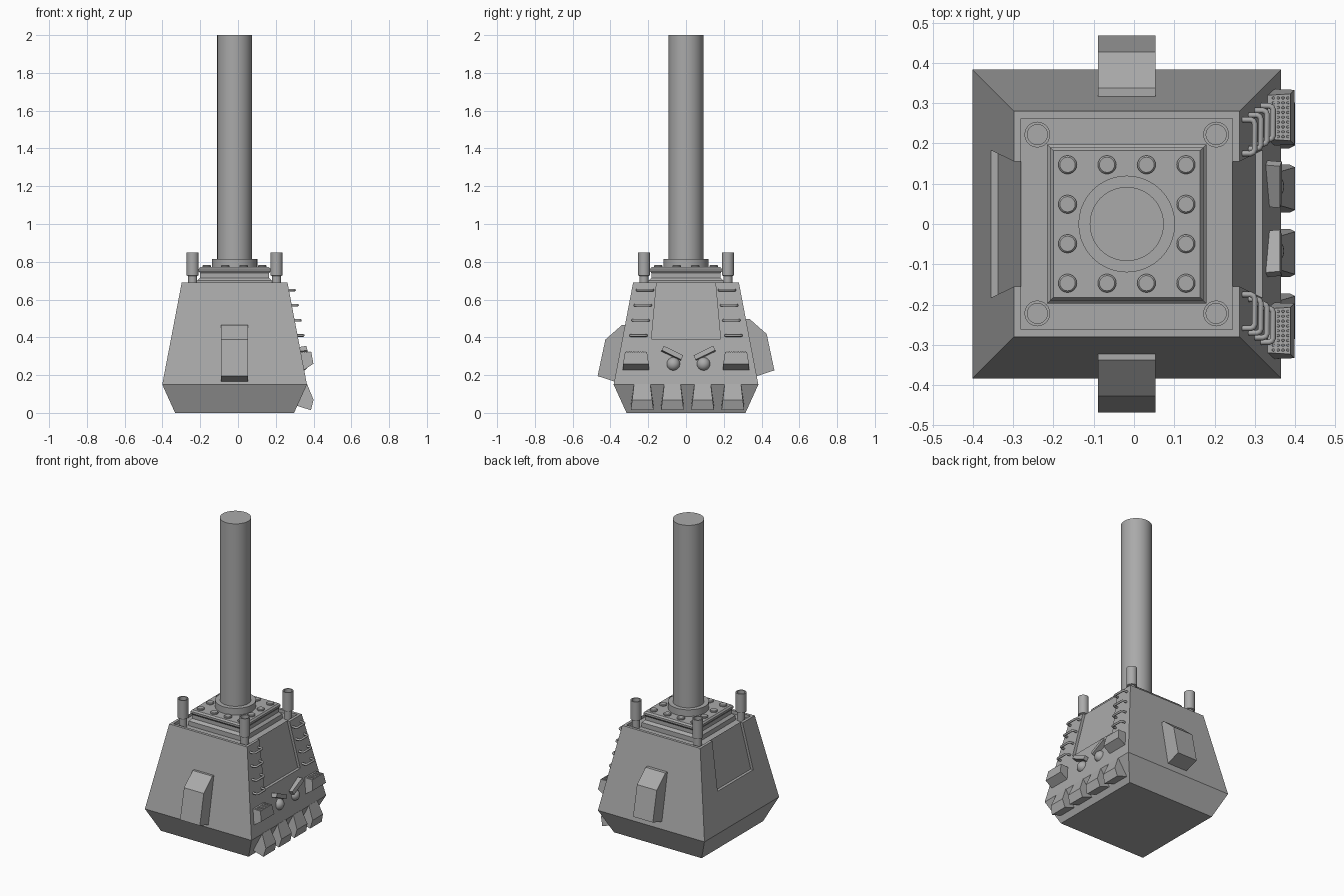
import bpy, bmesh, math
from mathutils import Matrix, Vector

if "Cube" in bpy.data.objects:
    bpy.data.objects.remove(bpy.data.objects["Cube"], do_unlink=True)

CX = -0.018      # centre line of the body
TOP = 0.69       # height of the body shoulder
SLOPE = 0.191    # outward lean of the upper walls

grey = bpy.data.materials.new("plain grey")
grey.use_nodes = True
grey.diffuse_color = (0.4, 0.4, 0.4, 1)
grey.node_tree.nodes["Principled BSDF"].inputs["Base Color"].default_value = grey.diffuse_color


def wall(z):
    """Half width of the upper body at height z."""
    return 0.28 + (TOP - z) * SLOPE


def add_object(name, bm, smooth=False):
    bmesh.ops.recalc_face_normals(bm, faces=bm.faces)
    mesh = bpy.data.meshes.new(name)
    bm.to_mesh(mesh)
    bm.free()
    mesh.materials.append(grey)
    obj = bpy.data.objects.new(name, mesh)
    bpy.context.collection.objects.link(obj)
    if smooth:
        bpy.ops.object.select_all(action="DESELECT")
        obj.select_set(True)
        bpy.context.view_layer.objects.active = obj
        bpy.ops.object.shade_smooth_by_angle(angle=math.radians(35))
    return obj


def loft(name, profile, sides, x=CX, y=0.0):
    """Stack of (half width or radius, height) rings with capped ends."""
    bm = bmesh.new()
    square = sides == 4
    rings = []
    for r, z in profile:
        r *= math.sqrt(2) if square else 1
        ring = []
        for i in range(sides):
            a = math.tau * (i + (0.5 if square else 0)) / sides
            ring.append(bm.verts.new((x + r * math.cos(a), y + r * math.sin(a), z)))
        rings.append(ring)
    for low, high in zip(rings, rings[1:]):
        for i in range(sides):
            j = (i + 1) % sides
            bm.faces.new((low[i], low[j], high[j], high[i]))
    bm.faces.new(rings[0])
    bm.faces.new(rings[-1])
    return add_object(name, bm, not square)


def prism(name, outline, halves, place):
    """Side outline given a half thickness at every corner."""
    bm = bmesh.new()
    a, b = [[bm.verts.new(place(p, q, s * h)) for (p, q), h in zip(outline, halves)]
            for s in (-1, 1)]
    for i in range(len(a)):
        j = (i + 1) % len(a)
        bm.faces.new((a[i], a[j], b[j], b[i]))
    bm.faces.new(a)
    bm.faces.new(b)
    return add_object(name, bm)


# Body with a sunken top
body = loft("body", [(0.315, 0), (0.383, 0.15), (0.28, TOP), (0.262, TOP), (0.262, 0.67)], 4)

# Recessed panels on the face side and its opposite
cutters = []
for s in (-1, 1):
    outline = [(wall(z) + d, z) for z, d in ((0.39, -0.018), (0.39, 0.05), (0.75, 0.05), (0.75, -0.018))]
    cutter = prism("panel_cutter", outline, (0.183, 0.183, 0.15, 0.15),
                   lambda p, q, w: (CX + s * p, w, q))
    cutter.hide_render = True
    cutters.append(cutter)
    cut = body.modifiers.new("panel", "BOOLEAN")
    cut.operation = "DIFFERENCE"
    cut.solver = "EXACT"
    cut.object = cutter
depsgraph = bpy.context.evaluated_depsgraph_get()
cut_mesh = bpy.data.meshes.new_from_object(body.evaluated_get(depsgraph))
body.modifiers.clear()
body.data = cut_mesh
for cutter in cutters:
    bpy.data.objects.remove(cutter, do_unlink=True)

# Top plate, collar and long shaft
loft("top_plate", [(0.198, 0.66), (0.198, 0.7), (0.183, 0.715), (0.183, 0.74),
                   (0.19, 0.75), (0.19, 0.762), (0.182, 0.772)], 4)
loft("shaft_collar", [(0.12, 0.76), (0.12, 0.815)], 40)
loft("shaft", [(0.092, 0.77), (0.092, 2)], 40)

# Rivets around the plate edge
steps = [-0.147, -0.049, 0.049, 0.147]
for x in steps:
    for y in steps:
        if max(abs(x), abs(y)) > 0.1:
            loft("rivet", [(0.023, 0.765), (0.023, 0.778), (0.019, 0.782)], 20, CX + x, y)

# Hollow corner posts
for sx in (-1, 1):
    for sy in (-1, 1):
        loft("corner_post", [(0.024, 0.66), (0.024, 0.725), (0.032, 0.728), (0.032, 0.85),
                             (0.025, 0.85), (0.025, 0.8)], 24, CX + sx * 0.222, sy * 0.222)

# Side fins, the rear one slightly higher
for s, lift in ((-1, 0), (1, 0.03)):
    outline = [(0.29, 0.466), (0.338, 0.466), (0.427, 0.388), (0.468, 0.195), (0.36, 0.16), (0.3, 0.16)]
    prism("side_fin", outline, [0.071] * 6, lambda p, q, w: (CX + w, s * p, q + lift))

# Teeth along the lower edge of the face
for y in (-0.232, -0.072, 0.088, 0.248):
    outline = [(0.34, 0.152), (0.366, 0.152), (0.4, 0.069), (0.386, 0.014), (0.29, 0.045)]
    prism("tooth", outline, (0.043, 0.043, 0.053, 0.06, 0.06), lambda p, q, w: (p, y + w, q))

for s in (-1, 1):
    # Lamp block with a studded top
    outline = [(0.32, 0.323), (0.388, 0.323), (0.399, 0.26), (0.35, 0.228), (0.33, 0.228)]
    prism("lamp_block", outline, (0.054, 0.058, 0.068, 0.07, 0.07), lambda p, q, w: (p, s * 0.265 + w, q))
    studs = bmesh.new()
    for i in range(4):
        for j in range(9):
            spot = Vector((0.346 + i * 0.012, s * 0.265 + (j - 4) * 0.012, 0.323))
            bmesh.ops.create_cone(studs, cap_ends=True, segments=6, radius1=0.0045, radius2=0.003,
                                  depth=0.006, matrix=Matrix.Translation(spot))
    add_object("lamp_studs", studs)

    # Eye and slanted brow
    mid = 0.013 + s * 0.08
    eye = bmesh.new()
    bmesh.ops.create_uvsphere(eye, u_segments=20, v_segments=12, radius=0.036,
                              matrix=Matrix.Translation((0.337, mid, 0.258)))
    add_object("eye", eye, True)
    brow = bmesh.new()
    turn = Matrix.Rotation(s * math.radians(26), 4, "X") @ Matrix.Rotation(math.radians(-11), 4, "Y")
    bmesh.ops.create_cube(brow, size=1, matrix=Matrix.Translation((0.345, mid + s * 0.006, 0.315))
                          @ turn @ Matrix.Diagonal((0.04, 0.115, 0.026, 1)))
    add_object("brow", brow)

    # Ladder rungs up both edges of the face
    for n in range(4):
        z = 0.65 - n * 0.08
        y = s * (0.217 + n * 0.0115)
        face = CX + wall(z)
        half = [(-0.01, 0.042), (0.02, 0.042), (0.027, 0.039), (0.03, 0.032)]
        path = half + [(d, -w) for d, w in reversed(half)]
        curve = bpy.data.curves.new("ladder_rung", "CURVE")
        curve.dimensions = "3D"
        curve.bevel_depth = 0.007
        curve.bevel_resolution = 2
        curve.use_fill_caps = True
        curve.materials.append(grey)
        line = curve.splines.new("POLY")
        line.points.add(len(path) - 1)
        for point, (d, w) in zip(line.points, path):
            point.co = (face + d, y + w, z, 1)
        line.use_smooth = True
        bpy.context.collection.objects.link(bpy.data.objects.new("ladder_rung", curve))
